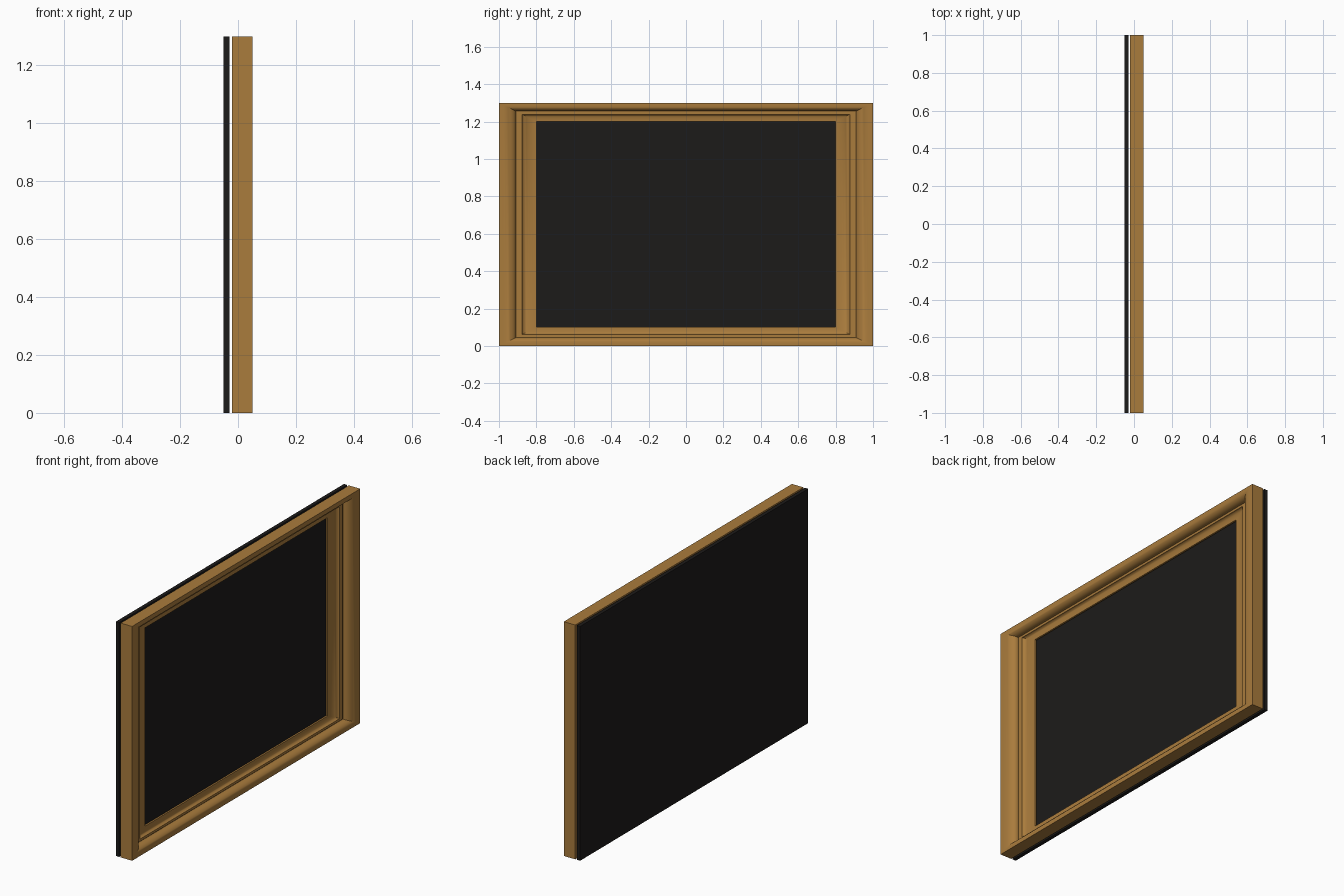
import bpy, bmesh, math

if "Cube" in bpy.data.objects:
    bpy.data.objects.remove(bpy.data.objects["Cube"])

W, H = 1.0, 1.3          # half width in y, full height in z
SIDE, RAIL = 0.2, 0.1    # widths of side and top/bottom mouldings


def material(name, colour):
    m = bpy.data.materials.new(name)
    m.diffuse_color = (*colour, 1)
    m.use_nodes = True
    m.node_tree.nodes["Principled BSDF"].inputs["Base Color"].default_value = m.diffuse_color
    return m


def finish(bm, name, mat):
    bmesh.ops.recalc_face_normals(bm, faces=bm.faces)
    me = bpy.data.meshes.new(name)
    bm.to_mesh(me)
    bm.free()
    ob = bpy.data.objects.new(name, me)
    bpy.context.collection.objects.link(ob)
    me.materials.append(mat)
    return ob


wood = material("wood", (0.40, 0.20, 0.046))
black = material("black", (0.012, 0.011, 0.010))

# Moulding profile: (fraction from outer to inner edge, x depth)
profile = [(0, -0.02), (0, 0.05), (0.12, 0.05)]
for i in range(1, 9):                      # rounded outer shoulder
    a = math.pi / 2 * i / 8
    profile.append((0.12 + 0.33 * math.sin(a), 0.012 + 0.038 * math.cos(a)))
profile += [(0.45, 0.007), (0.49, 0.007), (0.49, 0.011), (0.62, 0.011)]  # narrow ledge
for i in range(1, 9):                      # hollow inner cove
    a = math.pi / 2 * i / 8
    profile.append((1 - 0.38 * math.cos(a) if i < 8 else 1, 0.011 - 0.021 * math.sin(a)))
profile.append((1, -0.02))

# Mitred frame: the profile swept round the rectangle
bm = bmesh.new()
rings = []
for t, x in profile:
    y, z0, z1 = W - SIDE * t, RAIL * t, H - RAIL * t
    rings.append([bm.verts.new((x, *p)) for p in ((-y, z0), (y, z0), (y, z1), (-y, z1))])
for a, b in zip(rings, rings[1:] + rings[:1]):
    for k in range(4):
        n = (k + 1) % 4
        bm.faces.new((a[k], a[n], b[n], b[k]))
frame = finish(bm, "frame", wood)
bpy.context.view_layer.objects.active = frame
frame.select_set(True)
bpy.ops.object.shade_smooth_by_angle(angle=math.radians(30))

# Backing panel behind the frame
bm = bmesh.new()
bmesh.ops.create_cube(bm, size=1)
bmesh.ops.scale(bm, vec=(0.02, 2 * W, H), verts=bm.verts)
bmesh.ops.translate(bm, vec=(-0.04, 0, H / 2), verts=bm.verts)
finish(bm, "backing_panel", black)
